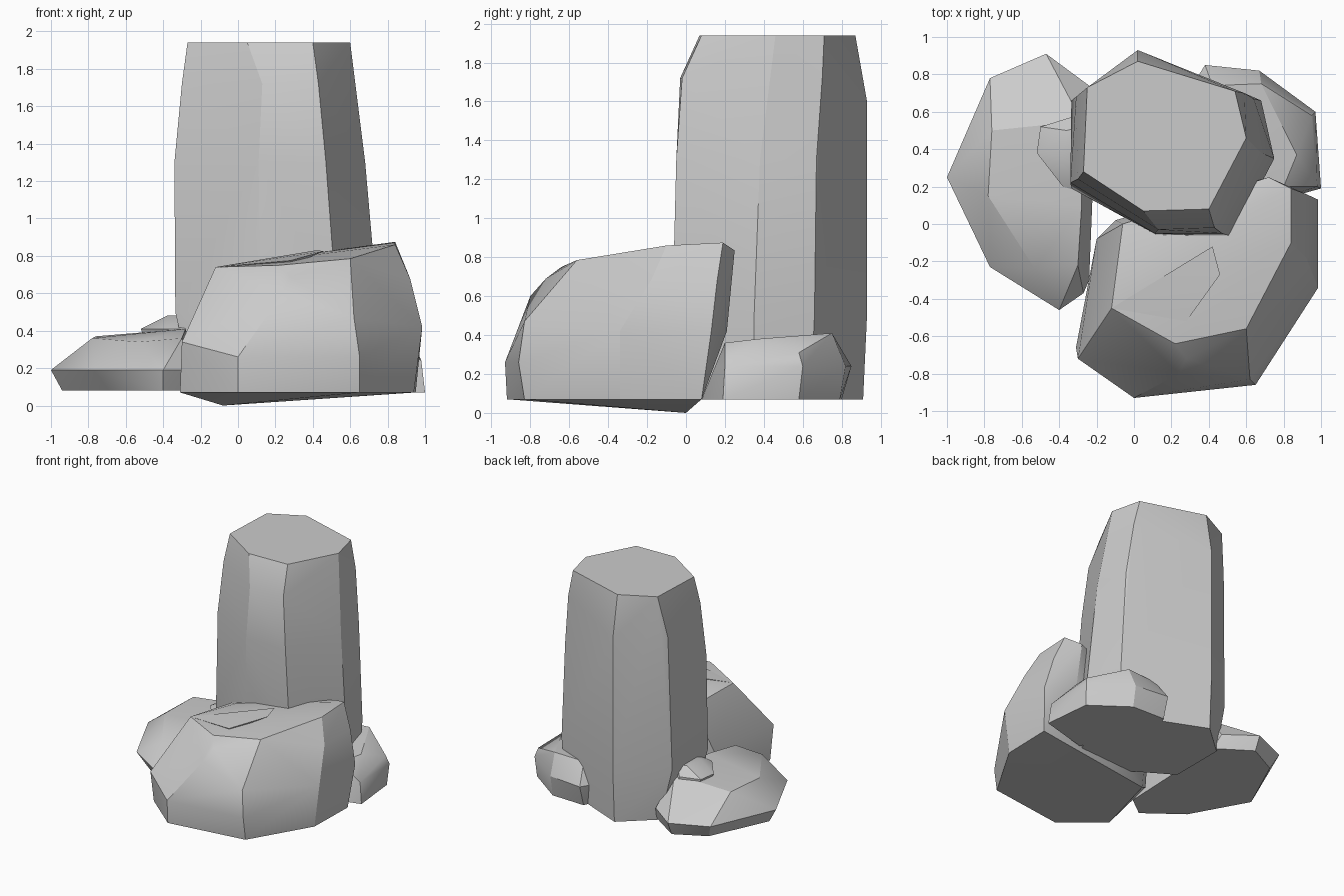
import bpy, bmesh, math


def rock(name, points):
    """Faceted rock: convex hull of a few corner points, merged into clean facets."""
    bm = bmesh.new()
    for p in points:
        bm.verts.new(p)
    res = bmesh.ops.convex_hull(bm, input=bm.verts[:])
    junk = [g for g in res["geom_interior"] + res["geom_unused"]
            if isinstance(g, bmesh.types.BMVert)]
    bmesh.ops.delete(bm, geom=list(set(junk)), context='VERTS')
    bmesh.ops.dissolve_limit(bm, angle_limit=math.radians(2),
                             verts=bm.verts[:], edges=bm.edges[:])
    bmesh.ops.recalc_face_normals(bm, faces=bm.faces[:])
    me = bpy.data.meshes.new(name)
    bm.to_mesh(me)
    bm.free()
    ob = bpy.data.objects.new(name, me)
    bpy.context.collection.objects.link(ob)
    bpy.ops.object.select_all(action='DESELECT')
    ob.select_set(True)
    bpy.context.view_layer.objects.active = ob
    bpy.ops.object.shade_smooth_by_angle(angle=math.radians(28))
    return ob


def level(z, *xy):
    return [(x, y, z) for x, y in xy]


# Tall pillar with a flat top
rock("pillar",
     level(1.94, (-.27, .28), (.05, .07), (.40, .08), (.60, .46), (.54, .71), (.02, .87), (-.25, .73))
     + level(1.72, (-.30, .24), (.13, -.03), (.43, -.02), (.62, .46), (.59, .70))
     + level(1.60, (.02, .93), (-.31, .68))
     + level(1.30, (-.34, .22), (.11, -.05), (.47, -.05), (.68, .38), (.64, .67))
     + level(.50, (-.335, .19), (.12, -.06), (.53, -.07), (.75, .35), (.68, .66), (.02, .93), (-.335, .66))
     + level(.07, (-.24, .22), (.12, 0), (.53, 0), (.72, .35), (.66, .64), (.02, .91), (-.24, .68)))

# Large boulder in front
rock("front_boulder",
     level(.07, (-.31, -.66), (0, -.92), (.65, -.83), (.94, -.34), (.95, .08), (.60, .07), (-.18, -.08))
     + [(-.08, 0, 0), (.42, .05, .045)]
     + level(.26, (0, -.93), (.65, -.86))
     + level(.34, (-.30, -.72), (-.20, -.08), (-.10, .02))
     + level(.42, (.985, -.34), (.985, .13), (.75, .21))
     + [(.62, -.83, .47), (.24, -.80, .60), (.28, -.72, .69), (.92, -.18, .68), (.92, .16, .68)]
     + [(-.12, -.45, .74), (.22, -.64, .75), (.60, -.56, .785), (.84, -.10, .86),
        (.84, .19, .875), (.72, .25, .835), (-.06, .0, .70), (.06, -.12, .77)])

# Thin cracked slab lying on the front boulder
rock("loose_slab",
     [(-.12, -.45, .74), (.42, -.12, .83), (.46, -.27, .825), (.28, -.52, .775),
      (.40, -.14, .80), (.28, -.50, .75)])

# Low boulder on the left
rock("left_boulder",
     level(.08, (-.94, .25), (-.72, .73), (-.47, .86), (-.20, .68), (-.24, -.30), (-.40, -.42), (-.69, -.20))
     + level(.19, (-1, .25), (-.77, .78), (-.47, .91), (-.24, .74), (-.77, -.23), (-.40, -.46), (-.27, -.37))
     + [(-.92, .25, .25), (-.76, .50, .37), (-.78, .15, .36), (-.53, -.24, .34),
        (-.30, -.22, .36), (-.28, .10, .41), (-.28, .55, .41)])

# Small boulder at the back right
rock("back_boulder",
     level(.07, (.38, .80), (.67, .79), (.96, .58), (1, .19), (.60, .08), (.34, .70))
     + level(.24, (.33, .77), (.38, .85), (.67, .82), (.97, .60), (.98, .20), (.75, .15))
     + [(.42, .74, .40), (.68, .75, .41), (.95, .58, .31), (.87, .37, .38), (.80, .20, .36), (.55, .30, .37)])

# Pebble wedged beside the pillar
rock("pebble",
     level(.30, (-.48, .38), (-.46, .52), (-.30, .58), (-.28, .18))
     + level(.41, (-.52, .38), (-.50, .52), (-.34, .57), (-.38, .20), (-.28, .17))
     + level(.48, (-.38, .35), (-.36, .50), (-.28, .52), (-.28, .30)))
